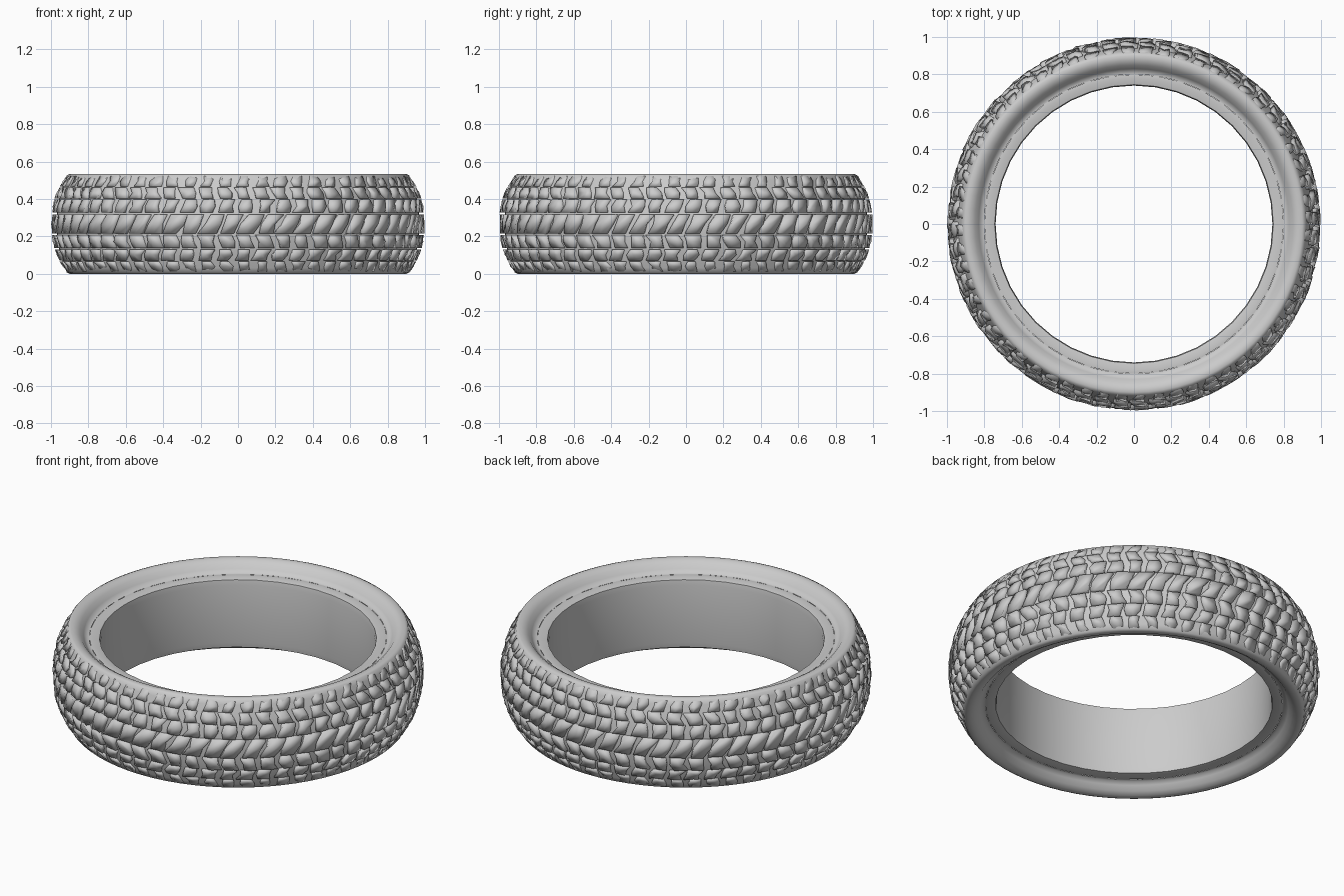
import bpy, bmesh, math, random

random.seed(4)
if "Cube" in bpy.data.objects:
    bpy.data.objects.remove(bpy.data.objects["Cube"])

MID = 0.267      # height of the tyre's middle plane
BLOCKS = 60      # tread blocks per row

rubber = bpy.data.materials.new("grey rubber")
rubber.use_nodes = True
GREY = (0.6, 0.6, 0.6, 1)
rubber.diffuse_color = GREY
rubber.node_tree.nodes["Principled BSDF"].inputs["Base Color"].default_value = GREY


def finish(bm, name, angle=None):
    bmesh.ops.recalc_face_normals(bm, faces=bm.faces)
    mesh = bpy.data.meshes.new(name)
    bm.to_mesh(mesh)
    bm.free()
    mesh.materials.append(rubber)
    obj = bpy.data.objects.new(name, mesh)
    bpy.context.collection.objects.link(obj)
    bpy.ops.object.select_all(action="DESELECT")
    obj.select_set(True)
    bpy.context.view_layer.objects.active = obj
    if angle:
        bpy.ops.object.shade_smooth_by_angle(angle=math.radians(angle))
    else:
        bpy.ops.object.shade_smooth()
    return obj


def polar(r, a, z):
    return (r * math.cos(a), r * math.sin(a), z)


def lathe(name, profile, segments, closed, angle):
    """Revolve (radius, height above middle) points about z."""
    bm = bmesh.new()
    rings = [[bm.verts.new(polar(r, math.tau * i / segments, MID + h))
              for i in range(segments)] for r, h in profile]
    count = len(rings) if closed else len(rings) - 1
    for k in range(count):
        a, b = rings[k], rings[(k + 1) % len(rings)]
        for i in range(segments):
            j = (i + 1) % segments
            bm.faces.new((a[i], a[j], b[j], b[i]))
    return finish(bm, name, angle)


def crown(h):
    """Outer tread radius at a height from the middle plane."""
    return 1.0 - 0.075 * (abs(h) / 0.25) ** 2.4


def tread_row(name, low, high, gap, skew, depth, side=1):
    """Ring of curved, slightly uneven blocks between two heights."""
    bm = bmesh.new()
    step = math.tau / BLOCKS
    for n in range(BLOCKS):
        start, end = n * step, (n + 1 - gap) * step
        shift = skew * step
        grid = {}
        for i in range(3):
            for k in range(3):
                h = low + (high - low) * k / 2
                a = start + (end - start) * i / 2 + shift * k / 2
                a += random.uniform(-0.12, 0.12) * step
                r = crown(h) - random.uniform(0, 0.012)
                grid[i, k, 1] = bm.verts.new(polar(r, a, MID + side * h))
                grid[i, k, 0] = bm.verts.new(polar(crown(h) - depth, a, MID + side * h))
        for i in range(2):
            for k in range(2):
                bm.faces.new([grid[i + p, k + q, 1] for p, q in ((0, 0), (1, 0), (1, 1), (0, 1))])
        # walls around the block
        rim = [(0, 0), (1, 0), (2, 0), (2, 1), (2, 2), (1, 2), (0, 2), (0, 1)]
        for p, q in zip(rim, rim[1:] + rim[:1]):
            bm.faces.new((grid[(*p, 0)], grid[(*q, 0)], grid[(*q, 1)], grid[(*p, 1)]))
    return finish(bm, name)


# Body: groove floor, rounded shoulders, sidewalls and bead seats
half = [(0.972, 0.0), (0.965, 0.1), (0.945, 0.18), (0.925, 0.235), (0.915, 0.26), (0.9, 0.267),
        (0.875, 0.265), (0.85, 0.25), (0.83, 0.225), (0.815, 0.207), (0.8, 0.206)]
lathe("tyre_body", [(r, -h) for r, h in half[:0:-1]] + half, 72, False, 50)

# Inner band with tapered edges
band = [(0.8, -0.206), (0.78, -0.208), (0.745, -0.2), (0.74, -0.17),
        (0.74, 0.17), (0.745, 0.2), (0.78, 0.208), (0.8, 0.206)]
lathe("inner_band", band, 40, False, 50)

# Tread rows: one in the centre, two on each side
tread_row("centre_tread", -0.05, 0.05, 0.2, 0.5, 0.035)
for label, side in (("upper", 1), ("lower", -1)):
    tread_row(label + "_inner_tread", 0.06, 0.13, 0.32, 0.15, 0.035, side)
    tread_row(label + "_outer_tread", 0.137, 0.195, 0.3, -0.2, 0.035, side)
    tread_row(label + "_shoulder_tread", 0.2, 0.255, 0.4, 0.1, 0.03, side)
